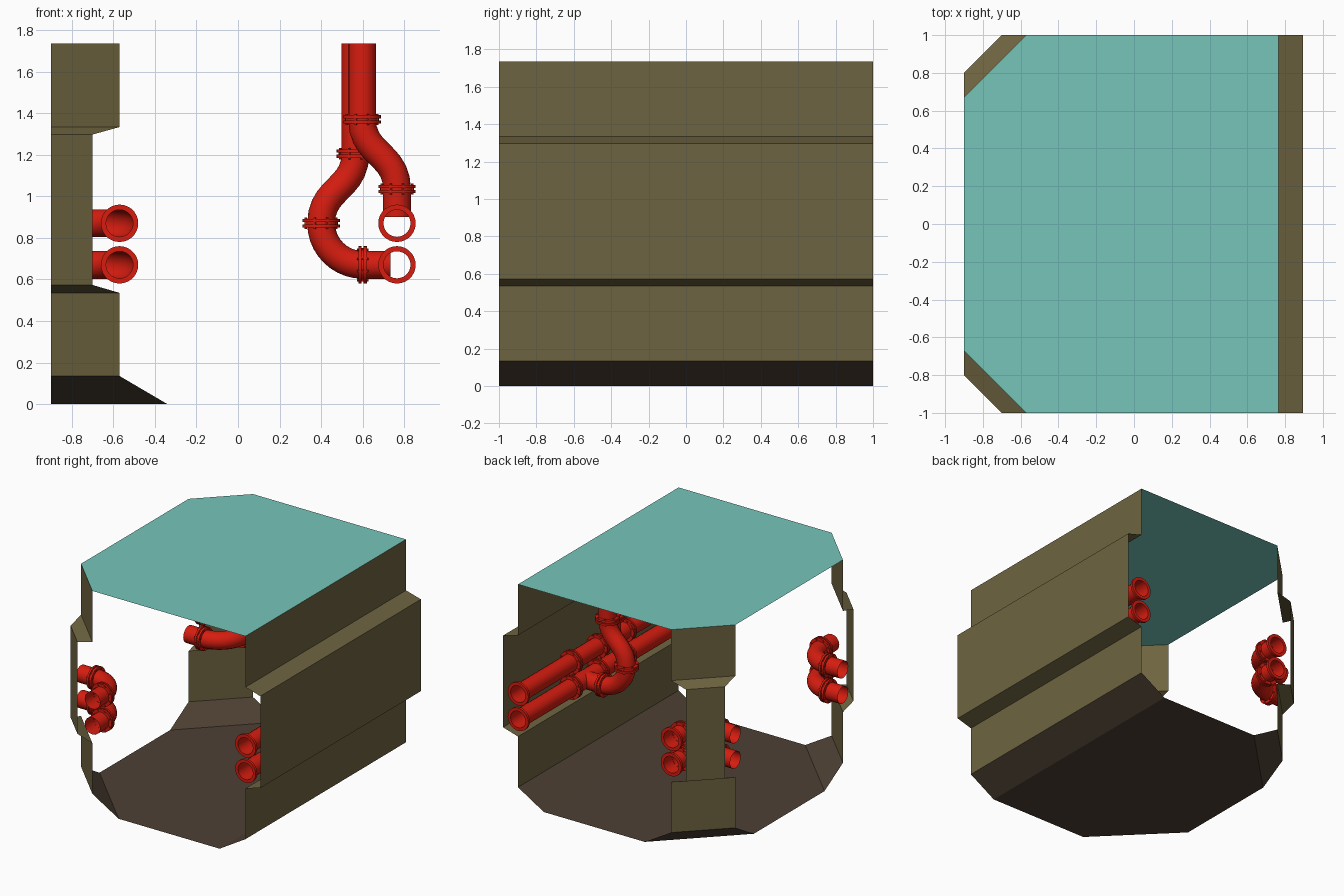
import bpy, bmesh, math
from mathutils import Vector

if "Cube" in bpy.data.objects:
    bpy.data.objects.remove(bpy.data.objects["Cube"])

H = 1.735          # ceiling height
R, RF = 0.067, 0.09  # pipe and flange radius
Z1, Z2 = 0.87, 0.67  # heights of the two pipe runs
WX = 0.765         # wall face, also the pipe run axis


def material(name, rgb):
    m = bpy.data.materials.new(name)
    m.diffuse_color = (*rgb, 1)
    m.use_nodes = True
    m.node_tree.nodes["Principled BSDF"].inputs["Base Color"].default_value = m.diffuse_color
    return m


OLIVE = material("olive", (0.155, 0.127, 0.052))
BROWN = material("brown", (0.075, 0.052, 0.034))
TEAL = material("teal", (0.18, 0.56, 0.49))
RED = material("red", (0.68, 0.012, 0.005))


def mesh_object(name, verts, faces, mat):
    me = bpy.data.meshes.new(name)
    me.from_pydata(verts, [], faces)
    me.materials.append(mat)
    ob = bpy.data.objects.new(name, me)
    bpy.context.collection.objects.link(ob)
    return ob


def strip(name, pairs, mat):
    """Sheet through successive pairs of points."""
    verts = [p for pair in pairs for p in pair]
    faces = [(2 * i, 2 * i + 1, 2 * i + 3, 2 * i + 2) for i in range(len(pairs) - 1)]
    return mesh_object(name, verts, faces, mat)


def smooth(ob):
    bpy.ops.object.select_all(action='DESELECT')
    ob.select_set(True)
    bpy.context.view_layer.objects.active = ob
    bpy.ops.object.shade_smooth_by_angle(angle=math.radians(35))


def tube(name, points):
    """Open pipe along bezier points: (position, left handle, right handle)."""
    cu = bpy.data.curves.new(name, 'CURVE')
    cu.dimensions = '3D'
    cu.bevel_depth, cu.bevel_resolution, cu.resolution_u = R, 6, 10
    sp = cu.splines.new('BEZIER')
    sp.bezier_points.add(len(points) - 1)
    for bp, (co, hl, hr) in zip(sp.bezier_points, points):
        bp.handle_left_type = bp.handle_right_type = 'FREE'
        bp.co, bp.handle_left, bp.handle_right = co, hl, hr
    ob = bpy.data.objects.new(name, cu)
    bpy.context.collection.objects.link(ob)
    bpy.ops.object.select_all(action='DESELECT')
    ob.select_set(True)
    bpy.context.view_layer.objects.active = ob
    bpy.ops.object.convert(target='MESH')
    ob = bpy.context.object
    ob.data.materials.clear()
    ob.data.materials.append(RED)
    smooth(ob)


def straight(name, a, b):
    a, b = Vector(a), Vector(b)
    d = (b - a) / 3
    tube(name, [(a, a - d, a + d), (b, b - d, b + d)])


def bend(name, a, da, b, db, h):
    """Bend leaving a along da and arriving at b along db."""
    a, b, da, db = Vector(a), Vector(b), Vector(da) * h, Vector(db) * h
    tube(name, [(a, a - da, a + da), (b, b - db, b + db)])


def flange(name, pos, axis, single=0):
    """Bolted double ring; single=+1/-1 keeps one disc on that side of pos."""
    prof = [(R - .002, -.02), (RF, -.02), (RF, -.005), (.081, -.005),
            (.081, .005), (RF, .005), (RF, .02), (R - .002, .02)]
    if single:
        lo, hi = sorted((0, .02 * single))
        prof = [(R - .002, lo), (RF, lo), (RF, hi), (R - .002, hi)]
    n, k = 28, len(prof)
    verts = [(r * math.cos(2 * math.pi * i / n), r * math.sin(2 * math.pi * i / n), z)
             for i in range(n) for r, z in prof]
    faces = [(i * k + j, (i + 1) % n * k + j, (i + 1) % n * k + (j + 1) % k, i * k + (j + 1) % k)
             for i in range(n) for j in range(k)]
    ob = mesh_object(name, verts, faces, RED)
    bm = bmesh.new()
    bm.from_mesh(ob.data)
    if not single:
        for i in range(8):
            g = bmesh.ops.create_cone(bm, cap_ends=True, segments=6, radius1=.007,
                                      radius2=.007, depth=.054)
            a = math.pi * (i + .5) / 4
            bmesh.ops.translate(bm, verts=g['verts'],
                                vec=(.079 * math.cos(a), .079 * math.sin(a), 0))
    bmesh.ops.recalc_face_normals(bm, faces=bm.faces)
    bm.to_mesh(ob.data)
    bm.free()
    ob.rotation_mode = 'QUATERNION'
    ob.rotation_quaternion = Vector((0, 0, 1)).rotation_difference(Vector(axis))
    ob.location = pos
    smooth(ob)


# Section levels: recess depth from the outer line, height
LEVELS = [(.33, .135), (.33, .535), (.20, .573), (.20, 1.297), (.33, 1.333), (.33, H)]

# Side wall
strip("side_wall", [((1.095 - k, -1, z), (1.095 - k, 1, z)) for k, z in LEVELS], OLIVE)
strip("wall_skirt", [((.54, -1, 0), (.54, 1, 0)), ((WX, -1, .135), (WX, 1, .135))], BROWN)

# Corner pillars with their sloping skirts
for s, side in ((-1, "front"), (1, "back")):
    def chord(k, z):
        p = [(-.9 + k, s, z), (-.9, s * (1 - k), z)]
        return p if s > 0 else p[::-1]
    strip(side + "_pillar", [chord(k, z) for k, z in LEVELS], OLIVE)
    strip(side + "_pillar_skirt", [chord(.56, 0), chord(.33, .135)], BROWN)


# Floor and ceiling
def slab(name, xr, k, z, mat):
    pts = [(xr, -1, z), (xr, 1, z), (-.9 + k, 1, z), (-.9, 1 - k, z),
           (-.9, k - 1, z), (-.9 + k, -1, z)]
    mesh_object(name, pts, [tuple(range(6))], mat)


slab("floor", .54, .56, 0, BROWN)
slab("ceiling", WX, .33, H, TEAL)

# Long wall pipes with joints
for z, lvl in ((Z1, "upper"), (Z2, "lower")):
    straight(lvl + "_wall_pipe", (WX, -1, z), (WX, 1, z))
    for y in (-.335, 0, .335):
        flange(lvl + "_wall_joint", (WX, y, z), (0, 1, 0))
    for y in (-1, 1):
        flange(lvl + "_wall_end_flange", (WX, y, z), (0, 1, 0), -y)

# Corner elbows on both pillars
for s, side in ((-1, "front"), (1, "back")):
    for z in (Z1, Z2):
        a, b = (-.57, s * .87, z), (-.77, s * .67, z)
        straight(side + "_elbow_stub", (-.57, s, z), a)
        bend(side + "_elbow", a, (0, -s, 0), b, (-1, 0, 0), .11)
        straight(side + "_elbow_side_stub", b, (-.9, s * .67, z))
        flange(side + "_elbow_joint", a, (0, 1, 0))
        flange(side + "_elbow_side_joint", b, (1, 0, 0))
flange("back_elbow_end_flange", (-.57, 1, Z1), (0, 1, 0), -1)
flange("back_elbow_end_flange", (-.57, 1, Z2), (0, 1, 0), -1)

# Riser from the upper wall pipe
UP = (0, 0, 1)
y = -.17
straight("upper_tee", (WX, y, Z1 + .03), (WX, y, 1.035))
bend("upper_riser_bend", (WX, y, 1.035), UP, (.597, y, 1.37), UP, .17)
straight("upper_riser", (.597, y, 1.37), (.597, y, H))
flange("upper_riser_joint", (WX, y, 1.035), UP)
flange("upper_riser_joint", (.597, y, 1.37), UP)

# Riser from the lower wall pipe
y = .17
straight("lower_tee", (WX - .03, y, Z2), (.6, y, Z2))
bend("lower_riser_elbow", (.6, y, Z2), (-1, 0, 0), (.4, y, .87), UP, .11)
bend("lower_riser_bend", (.4, y, .87), UP, (.565, y, 1.205), UP, .17)
straight("lower_riser", (.565, y, 1.205), (.565, y, H))
flange("lower_riser_joint", (.6, y, Z2), (1, 0, 0))
flange("lower_riser_joint", (.4, y, .87), UP)
flange("lower_riser_joint", (.565, y, 1.205), UP)
